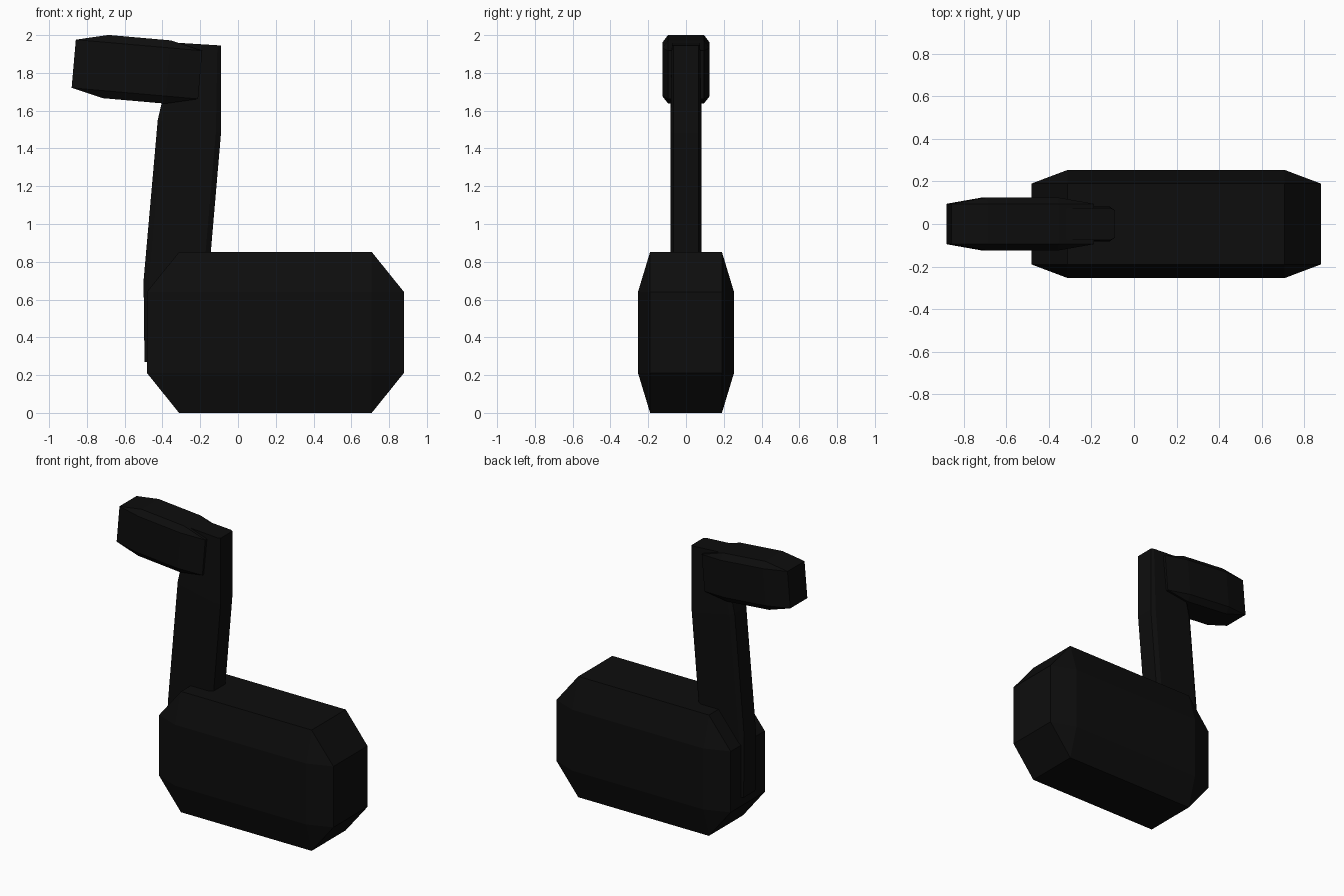
import bpy, bmesh, math
from mathutils import Matrix

if "Cube" in bpy.data.objects:
    bpy.data.objects.remove(bpy.data.objects["Cube"])

black = bpy.data.materials.new("matte_black")
black.diffuse_color = (0.004, 0.004, 0.004, 1)
black.use_nodes = True
black.node_tree.nodes["Principled BSDF"].inputs["Base Color"].default_value = black.diffuse_color


def finish(name, bm, matrix=Matrix()):
    bmesh.ops.recalc_face_normals(bm, faces=bm.faces)
    bm.transform(matrix)
    mesh = bpy.data.meshes.new(name)
    bm.to_mesh(mesh)
    bm.free()
    mesh.materials.append(black)
    bpy.context.collection.objects.link(bpy.data.objects.new(name, mesh))


def chamfered_box(name, outer, inner, matrix):
    """Box with every edge cut: each flat side sits at outer, bounded by inner."""
    bm = bmesh.new()
    signs = (-1, 1)
    for axis in range(3):
        for sx in signs:
            for sy in signs:
                for sz in signs:
                    p = [outer[i] if i == axis else inner[i] for i in range(3)]
                    bm.verts.new((p[0] * sx, p[1] * sy, p[2] * sz))
    bmesh.ops.convex_hull(bm, input=bm.verts)
    bmesh.ops.dissolve_limit(bm, angle_limit=0.01, verts=bm.verts, edges=bm.edges)
    finish(name, bm, matrix)


# Body
chamfered_box("body", (0.68, 0.254, 0.426), (0.51, 0.19, 0.215),
              Matrix.Translation((0.198, 0, 0.426)))

# Head, tipped up towards the nose
chamfered_box("head", (0.336, 0.125, 0.168), (0.166, 0.095, 0.128),
              Matrix.Translation((-0.535, 0, 1.819)) @ Matrix.Rotation(math.radians(5), 4, 'Y'))

# Neck: eight-sided sections given as left x, left z, right x, right z, half width
sections = [(-0.495, 0.27, -0.16, 0.27, 0.083), (-0.50, 0.70, -0.157, 0.70, 0.083),
            (-0.425, 1.55, -0.09, 1.48, 0.083), (-0.33, 1.96, -0.09, 1.945, 0.075)]
bm = bmesh.new()
rings = []
for xl, zl, xr, zr, w in sections:
    outline = [(0, -0.065), (0.08, -w), (0.92, -w), (1, -0.065),
               (1, 0.065), (0.92, w), (0.08, w), (0, 0.065)]
    rings.append([bm.verts.new((xl + (xr - xl) * t, y, zl + (zr - zl) * t))
                  for t, y in outline])
for a, b in zip(rings, rings[1:]):
    for i in range(8):
        j = (i + 1) % 8
        bm.faces.new((a[i], a[j], b[j], b[i]))
bm.faces.new(rings[0][::-1])
bm.faces.new(rings[-1])
finish("neck", bm)
